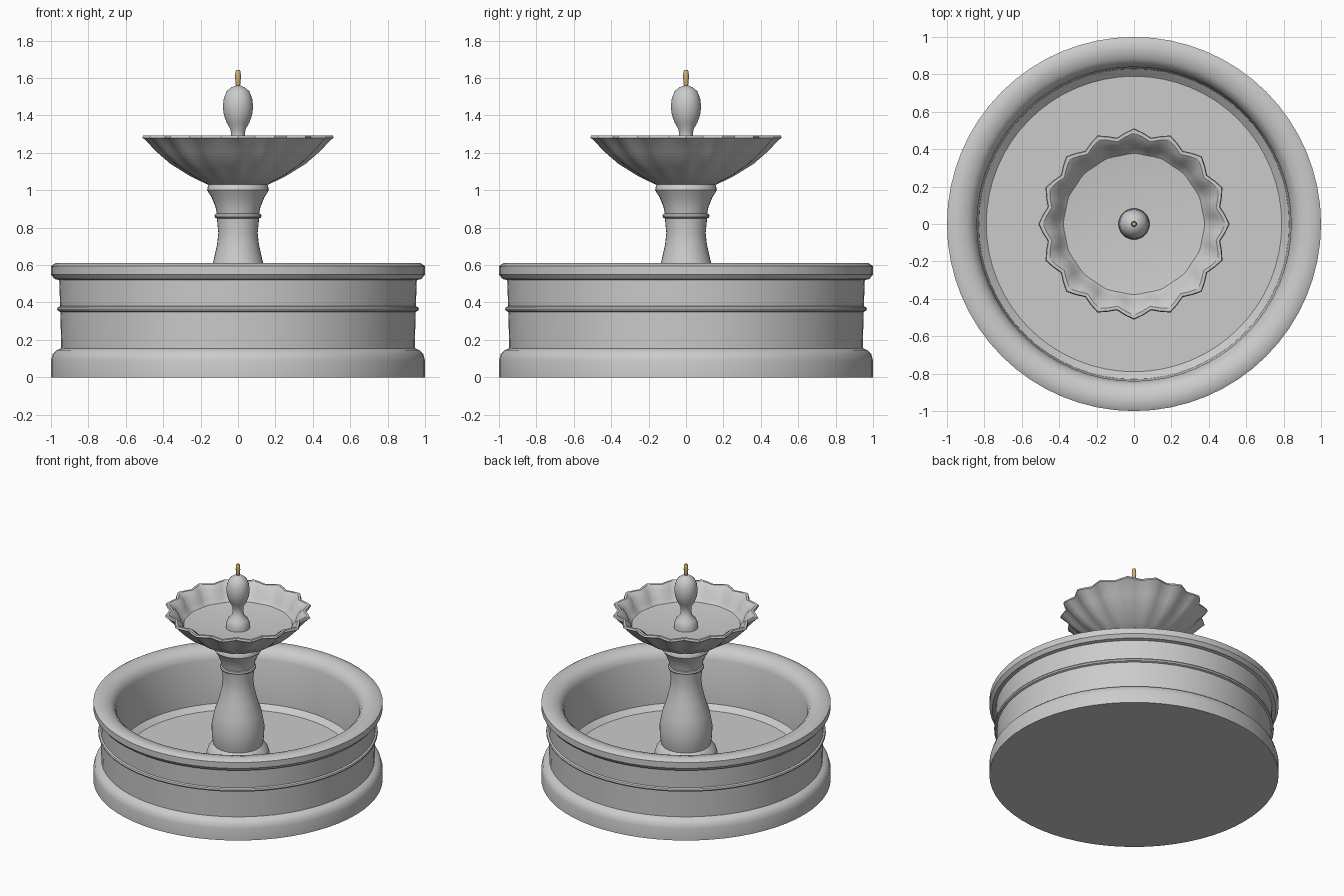
import bpy, bmesh
from math import sin, cos, pi, radians


def lathe(name, profile, segs=64, lobes=0, angle=35):
    """Revolve (radius, z[, scallop]) points about z; scallop waves the radius."""
    bm = bmesh.new()
    rings = []
    for r, z, *wave in profile:
        a = wave[0] if wave else 0
        if r == 0:
            rings.append([bm.verts.new((0, 0, z))])
            continue
        ring = []
        for i in range(segs):
            t = 2 * pi * i / segs
            rr = r + a * cos(lobes * t)
            ring.append(bm.verts.new((rr * cos(t), rr * sin(t), z)))
        rings.append(ring)
    for lo, hi in zip(rings, rings[1:]):
        for i in range(segs):
            j = (i + 1) % segs
            quad = [lo[i % len(lo)], lo[j % len(lo)], hi[j % len(hi)], hi[i % len(hi)]]
            bm.faces.new(list(dict.fromkeys(quad)))
    bmesh.ops.recalc_face_normals(bm, faces=bm.faces)
    mesh = bpy.data.meshes.new(name)
    bm.to_mesh(mesh)
    bm.free()
    ob = bpy.data.objects.new(name, mesh)
    bpy.context.collection.objects.link(ob)
    bpy.ops.object.select_all(action='DESELECT')
    ob.select_set(True)
    bpy.context.view_layer.objects.active = ob
    bpy.ops.object.shade_smooth_by_angle(angle=radians(angle))
    return ob


# Pool: plinth, wall with bead, rounded rim, inner wall and floor
lathe("basin", [
    (0, 0), (1, 0), (1, 0.09), (0.99, 0.125), (0.97, 0.145), (0.945, 0.155),
    (0.95, 0.35), (0.963, 0.355), (0.967, 0.365), (0.963, 0.375), (0.951, 0.38),
    (0.956, 0.52), (0.98, 0.525), (1, 0.55), (1, 0.595), (0.975, 0.61),
    (0.93, 0.61), (0.885, 0.598), (0.855, 0.57), (0.84, 0.53),
    (0.83, 0.20), (0.79, 0.165), (0, 0.165)])

# Pedestal: foot, baluster shaft, collar, flared capital
lathe("pedestal", [
    (0, 0.16), (0.22, 0.16), (0.22, 0.20), (0.205, 0.25), (0.17, 0.28),
    (0.18, 0.33), (0.183, 0.42), (0.165, 0.52), (0.132, 0.62), (0.112, 0.71),
    (0.105, 0.77), (0.113, 0.85), (0.122, 0.853), (0.126, 0.863), (0.122, 0.873),
    (0.113, 0.876), (0.12, 0.91), (0.14, 0.96), (0.165, 1.0), (0.16, 1.025),
    (0.15, 1.04), (0, 1.04)], segs=32)

# Scalloped upper bowl with 16 lobes
lathe("upper_bowl", [
    (0, 1.03), (0.16, 1.03, 0.002), (0.25, 1.075, 0.005), (0.35, 1.14, 0.010),
    (0.42, 1.205, 0.015), (0.479, 1.272, 0.020), (0.491, 1.28, 0.021),
    (0.486, 1.294, 0.021), (0.468, 1.294, 0.020), (0.428, 1.265, 0.016),
    (0.405, 1.21, 0.010), (0.375, 1.18, 0.003), (0.25, 1.165), (0, 1.16)],
    lobes=16)

# Finial: small foot, neck and egg
lathe("finial", [
    (0, 1.15), (0.083, 1.15), (0.083, 1.19), (0.07, 1.225), (0.045, 1.25),
    (0.036, 1.29), (0.04, 1.325), (0.06, 1.36), (0.075, 1.40), (0.081, 1.445),
    (0.076, 1.49), (0.06, 1.53), (0.035, 1.55), (0.012, 1.56), (0, 1.56)], segs=32)

# Brass water nozzle
nozzle = lathe("nozzle", [
    (0, 1.55), (0.011, 1.55), (0.013, 1.58), (0.016, 1.60), (0.014, 1.635),
    (0.01, 1.642), (0, 1.642)], segs=12)
brass = bpy.data.materials.new("brass")
brass.diffuse_color = (0.62, 0.45, 0.18, 1)
nozzle.data.materials.append(brass)
